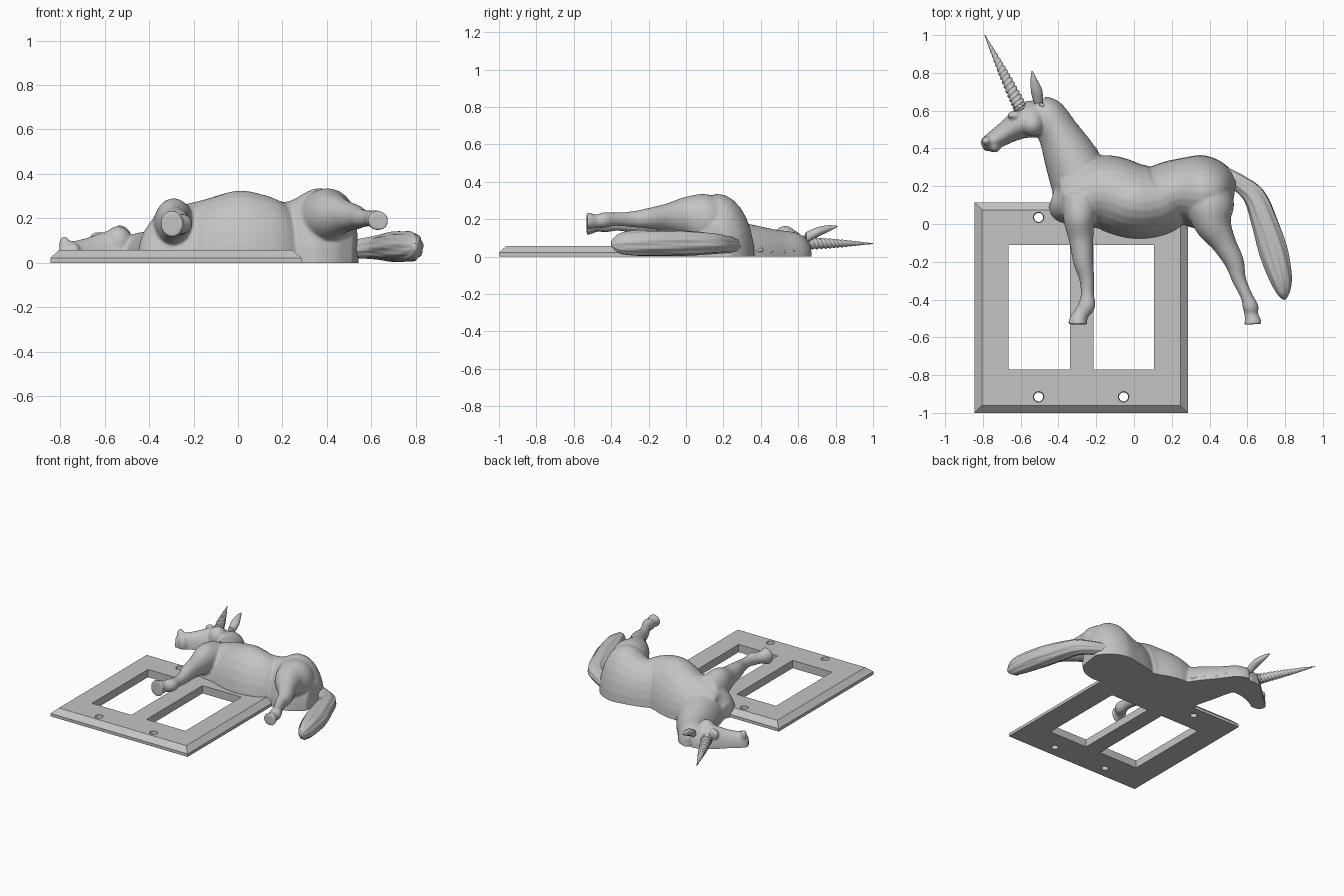
import bpy
import bmesh
from math import sin, cos, pi, radians
from mathutils import Vector, Matrix

cube = bpy.data.objects.get("Cube")
if cube:
    bpy.data.objects.remove(cube, do_unlink=True)

grey = bpy.data.materials.new("plain grey")
grey.use_nodes = True
grey.diffuse_color = (0.55, 0.55, 0.55, 1)
grey.node_tree.nodes["Principled BSDF"].inputs["Base Color"].default_value = (0.55, 0.55, 0.55, 1)


def make_object(name, bm):
    bmesh.ops.recalc_face_normals(bm, faces=bm.faces)
    mesh = bpy.data.meshes.new(name)
    bm.to_mesh(mesh)
    bm.free()
    obj = bpy.data.objects.new(name, mesh)
    bpy.context.collection.objects.link(obj)
    mesh.materials.append(grey)
    return obj


def bake(obj):
    """Replace the mesh with its modified result."""
    bpy.context.view_layer.update()
    graph = bpy.context.evaluated_depsgraph_get()
    mesh = bpy.data.meshes.new_from_object(obj.evaluated_get(graph))
    obj.modifiers.clear()
    obj.data = mesh


def smooth(obj, angle=40):
    bpy.ops.object.select_all(action="DESELECT")
    obj.select_set(True)
    bpy.context.view_layer.objects.active = obj
    bpy.ops.object.shade_smooth_by_angle(angle=radians(angle))


def spline(points, steps):
    """Catmull-Rom samples through points of any dimension."""
    pts = [Vector(p) for p in points]
    out = []
    for i in range(len(pts) - 1):
        a, b, c, d = pts[max(i - 1, 0)], pts[i], pts[i + 1], pts[min(i + 2, len(pts) - 1)]
        for k in range(steps):
            t = k / steps
            out.append(0.5 * (2 * b + (c - a) * t + (2 * a - 5 * b + 4 * c - d) * t ** 2
                              + (3 * b - a - 3 * c + d) * t ** 3))
    return out + [pts[-1]]


def loft(bm, stations, steps=6, sides=28, ripple=None):
    """Skin ellipses given as (x, y, z, half width, half height)."""
    path = spline(stations, steps)
    rings = []
    for i, p in enumerate(path):
        before, after = path[max(i - 1, 0)], path[min(i + 1, len(path) - 1)]
        side = Vector((before[1] - after[1], after[0] - before[0], 0)).normalized()
        ring = []
        for k in range(sides):
            a = 2 * pi * k / sides
            r = ripple(a, i / len(path)) if ripple else 1
            offset = side * (max(p[3], 0.001) * r * cos(a))
            offset.z = max(p[4], 0.001) * r * sin(a)
            ring.append(bm.verts.new(Vector(p[:3]) + offset))
        rings.append(ring)
    for lower, upper in zip(rings, rings[1:]):
        for k in range(sides):
            n = (k + 1) % sides
            bm.faces.new((lower[k], lower[n], upper[n], upper[k]))
    bm.faces.new(rings[0])
    bm.faces.new(rings[-1])


def blob(bm, place, size):
    matrix = Matrix.Translation(place) @ Matrix.Diagonal((*size, 1))
    bmesh.ops.create_uvsphere(bm, u_segments=20, v_segments=12, radius=1, matrix=matrix)


# Wall plate with bevelled rim
x0, x1, y0, y1 = -0.845, 0.285, -1, 0.115
bm = bmesh.new()
levels = []
for z, inset in ((0, 0), (0.022, 0), (0.058, 0.04)):
    corners = ((x0 + inset, y0 + inset), (x1 - inset, y0 + inset),
               (x1 - inset, y1 - inset), (x0 + inset, y1 - inset))
    levels.append([bm.verts.new((x, y, z)) for x, y in corners])
for low, high in zip(levels, levels[1:]):
    for k in range(4):
        bm.faces.new((low[k], low[k - 1], high[k - 1], high[k]))
bm.faces.new(levels[0])
bm.faces.new(levels[-1])
plate = make_object("wall_plate", bm)

# Window openings and screw holes
bm = bmesh.new()
for left, right in ((-0.665, -0.34), (-0.215, 0.105)):
    place = Matrix.Translation(((left + right) / 2, -0.44, 0))
    bmesh.ops.create_cube(bm, size=1, matrix=place @ Matrix.Diagonal((right - left, 0.66, 0.4, 1)))
for x in (-0.505, -0.055):
    for y in (0.035, -0.915):
        bmesh.ops.create_cone(bm, cap_ends=True, segments=24, radius1=0.02, radius2=0.032,
                              depth=0.2, matrix=Matrix.Translation((x, y, 0.03)))
cutter = make_object("plate_cutter", bm)
cutter.hide_render = True
cut = plate.modifiers.new("openings", "BOOLEAN")
cut.operation = "DIFFERENCE"
cut.solver = "EXACT"
cut.object = cutter
bake(plate)
bpy.data.objects.remove(cutter, do_unlink=True)

# Trunk
bm = bmesh.new()
loft(bm, [(-0.435, 0.14, 0, 0.05, 0.1), (-0.39, 0.13, 0, 0.13, 0.19), (-0.3, 0.15, 0, 0.17, 0.245),
          (-0.15, 0.165, 0, 0.2, 0.285), (0, 0.12, 0, 0.2, 0.325), (0.12, 0.125, 0, 0.19, 0.305),
          (0.22, 0.17, 0, 0.17, 0.275), (0.35, 0.17, 0, 0.195, 0.335), (0.46, 0.16, 0, 0.16, 0.3),
          (0.53, 0.15, 0, 0.09, 0.17)])
# Neck
loft(bm, [(-0.26, 0.18, 0, 0.17, 0.21), (-0.34, 0.36, 0, 0.14, 0.17), (-0.4, 0.48, 0, 0.11, 0.145),
          (-0.46, 0.58, 0, 0.095, 0.13), (-0.51, 0.63, 0, 0.06, 0.1)])
# Head, cheek, brow, chin and nostril rim
loft(bm, [(-0.47, 0.6, 0, 0.07, 0.1), (-0.53, 0.56, 0, 0.1, 0.145), (-0.6, 0.53, 0, 0.082, 0.14),
          (-0.67, 0.488, 0, 0.062, 0.115), (-0.73, 0.45, 0, 0.052, 0.1),
          (-0.775, 0.425, 0, 0.043, 0.095), (-0.803, 0.41, 0, 0.025, 0.06)])
blob(bm, (-0.54, 0.53, 0.09), (0.065, 0.065, 0.075))
blob(bm, (-0.63, 0.575, 0.1), (0.04, 0.025, 0.04))
blob(bm, (-0.74, 0.41, 0.03), (0.035, 0.032, 0.06))
blob(bm, (-0.782, 0.44, 0.08), (0.024, 0.024, 0.04))
# Front leg
loft(bm, [(-0.28, 0.16, 0.15, 0.11, 0.12), (-0.29, 0.03, 0.18, 0.085, 0.11),
          (-0.28, -0.08, 0.18, 0.065, 0.075), (-0.268, -0.2, 0.18, 0.053, 0.06),
          (-0.25, -0.29, 0.175, 0.04, 0.045), (-0.247, -0.37, 0.175, 0.035, 0.037),
          (-0.25, -0.43, 0.175, 0.045, 0.045), (-0.275, -0.47, 0.175, 0.04, 0.042),
          (-0.295, -0.51, 0.175, 0.047, 0.055), (-0.297, -0.531, 0.175, 0.053, 0.062)])
# Hind leg
loft(bm, [(0.38, 0.2, 0.17, 0.11, 0.14), (0.4, 0.1, 0.19, 0.13, 0.145), (0.42, 0, 0.21, 0.1, 0.11),
          (0.475, -0.1, 0.21, 0.066, 0.075), (0.53, -0.2, 0.205, 0.052, 0.055),
          (0.555, -0.29, 0.2, 0.038, 0.042), (0.595, -0.38, 0.2, 0.032, 0.036),
          (0.617, -0.44, 0.195, 0.042, 0.042), (0.62, -0.475, 0.19, 0.036, 0.036),
          (0.628, -0.51, 0.19, 0.043, 0.042), (0.63, -0.531, 0.19, 0.049, 0.046)])

# Blend the body into one skin and cut it flat underneath
body = make_object("horse_body", bm)
skin = body.modifiers.new("skin", "REMESH")
skin.mode = "VOXEL"
skin.voxel_size = 0.008
relax = body.modifiers.new("relax", "SMOOTH")
relax.factor = 0.5
relax.iterations = 6
bake(body)
bm = bmesh.new()
bm.from_mesh(body.data)
bmesh.ops.bisect_plane(bm, geom=bm.verts[:] + bm.edges[:] + bm.faces[:], dist=0.0001,
                       plane_co=(0, 0, 0), plane_no=(0, 0, 1), clear_inner=True)
bmesh.ops.holes_fill(bm, edges=[e for e in bm.edges if e.is_boundary], sides=0)
bm.to_mesh(body.data)
bm.free()
smooth(body, 60)

# Tail with hair ridges
bm = bmesh.new()
loft(bm, [(0.48, 0.26, 0.06, 0.04, 0.04), (0.56, 0.215, 0.065, 0.045, 0.045),
          (0.64, 0.14, 0.07, 0.058, 0.055), (0.695, 0, 0.072, 0.068, 0.065),
          (0.74, -0.15, 0.072, 0.075, 0.068), (0.775, -0.28, 0.072, 0.06, 0.066),
          (0.79, -0.36, 0.07, 0.036, 0.05), (0.797, -0.4, 0.07, 0.008, 0.015)],
     steps=8, sides=64, ripple=lambda a, t: 1 + 0.035 * cos(9 * a + 7 * t) + 0.015 * cos(17 * a - 9 * t))
smooth(make_object("tail", bm), 60)

# Spiral horn
bm = bmesh.new()
loft(bm, [(-0.595, 0.6, 0.07, 0.036, 0.034), (-0.692, 0.8, 0.07, 0.024, 0.022),
          (-0.79, 1, 0.07, 0.002, 0.002)],
     steps=48, sides=24, ripple=lambda a, t: 1 + 0.12 * cos(2 * a - 40 * pi * t))
smooth(make_object("horn", bm), 60)

# Ear
bm = bmesh.new()
loft(bm, [(-0.505, 0.64, 0.1, 0.024, 0.03), (-0.515, 0.7, 0.13, 0.03, 0.026),
          (-0.53, 0.76, 0.15, 0.018, 0.018), (-0.54, 0.81, 0.162, 0.003, 0.003)])
smooth(make_object("ear", bm), 60)

# Eye
bm = bmesh.new()
blob(bm, (-0.645, 0.573, 0.118), (0.017, 0.013, 0.016))
smooth(make_object("eye", bm), 60)

# Mane locks along the crest
bm = bmesh.new()
crest = spline([(-0.45, 0.65, 0), (-0.385, 0.615, 0), (-0.305, 0.52, 0), (-0.21, 0.4, 0)], 4)
for i, p in enumerate(crest):
    for row, height in enumerate((0.035, 0.065, 0.1)):
        inward = Vector((-0.01, -0.008, 0)) * (row * 1.6 + i % 2)
        x, y, z = p + inward
        z = height - 0.004 * (i % 3)
        loft(bm, [(x - 0.02, y + 0.017, z + 0.005, 0.003, 0.004), (x, y, z, 0.011, 0.012),
                  (x + 0.022, y - 0.026, z - 0.008, 0.002, 0.003)], steps=4, sides=10)
smooth(make_object("mane", bm), 60)
